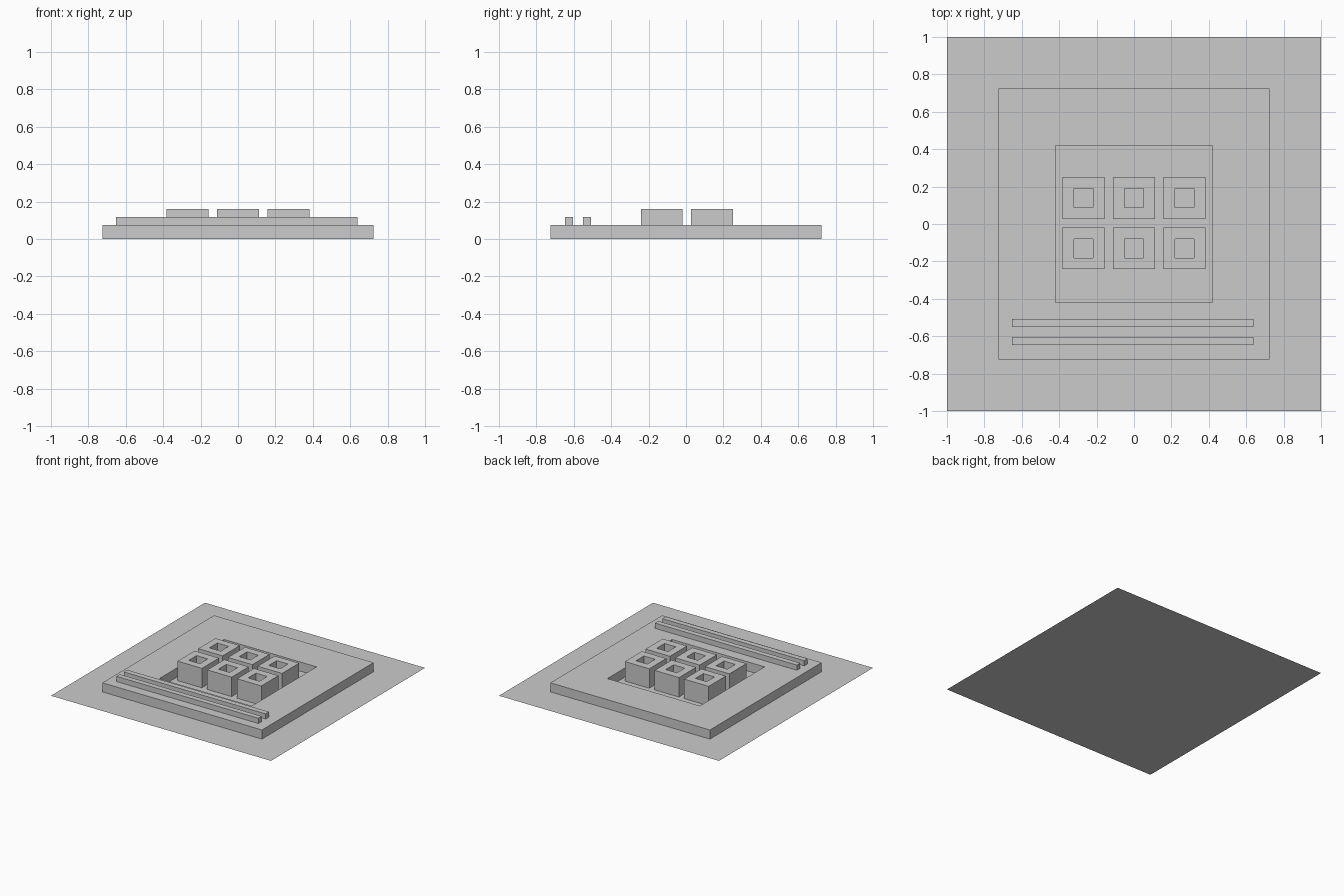
import bpy, bmesh

if "Cube" in bpy.data.objects:
    bpy.data.objects.remove(bpy.data.objects["Cube"])


def finish(name, bm):
    bmesh.ops.recalc_face_normals(bm, faces=bm.faces)
    mesh = bpy.data.meshes.new(name)
    bm.to_mesh(mesh)
    bm.free()
    obj = bpy.data.objects.new(name, mesh)
    bpy.context.collection.objects.link(obj)
    return obj


def box(name, x0, x1, y0, y1, z0, z1):
    bm = bmesh.new()
    bmesh.ops.create_cube(bm, size=1)
    for v in bm.verts:
        v.co = ((x0 + x1) / 2 + v.co.x * (x1 - x0),
                (y0 + y1) / 2 + v.co.y * (y1 - y0),
                (z0 + z1) / 2 + v.co.z * (z1 - z0))
    return finish(name, bm)


def square_ring(name, cx, cy, outer, inner, z0, z1):
    bm = bmesh.new()
    signs = [(-1, -1), (1, -1), (1, 1), (-1, 1)]
    loops = [[bm.verts.new((cx + sx * r, cy + sy * r, z)) for sx, sy in signs]
             for r, z in [(outer, z0), (outer, z1), (inner, z1), (inner, z0)]]
    for a, b in zip(loops, loops[1:] + loops[:1]):
        for i in range(4):
            j = (i + 1) % 4
            bm.faces.new((a[i], a[j], b[j], b[i]))
    return finish(name, bm)


# Flat base sheet
bpy.ops.mesh.primitive_plane_add(size=2)
bpy.context.object.name = "base_sheet"

# Raised platform around a square courtyard
square_ring("platform", 0, 0, 0.725, 0.42, 0, 0.075)

# Two long bars along the front
for i, y in enumerate((-0.53, -0.625)):
    box(f"front_bar_{i}", -0.652, 0.638, y - 0.022, y + 0.022, 0.075, 0.118)

# Six hollow blocks with a thin upright panel in each opening
for row, y in enumerate((-0.13, 0.139)):
    for col in range(3):
        x = (col - 1) * 0.27
        square_ring(f"block_{row}_{col}", x, y, 0.111, 0.051, 0, 0.16)
        bm = bmesh.new()
        bm.faces.new([bm.verts.new(p) for p in (
            (x, y, 0), (x, y + 0.051, 0), (x, y + 0.051, 0.08), (x, y, 0.08))])
        finish(f"inner_panel_{row}_{col}", bm)
